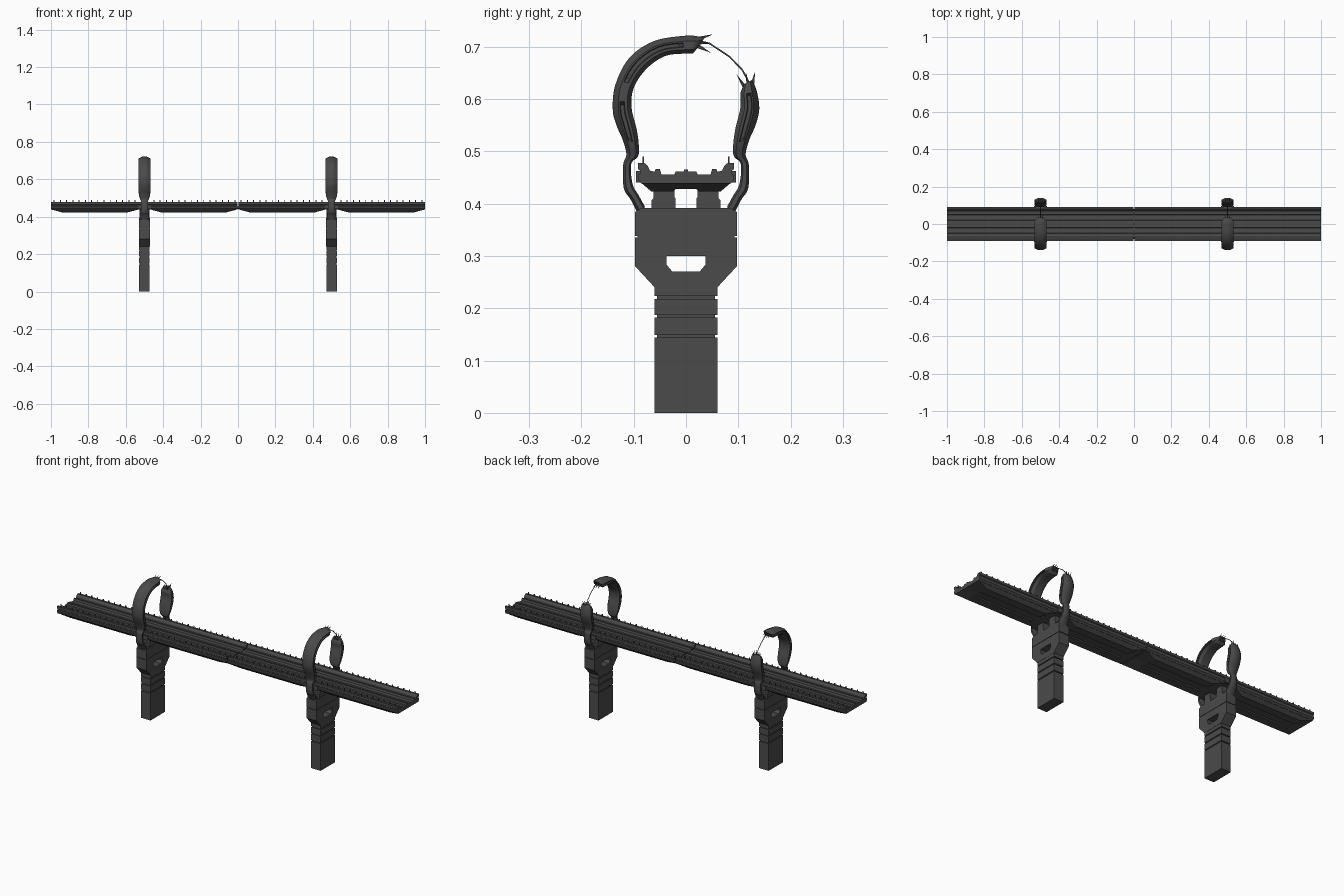
import bpy, bmesh, math, random
from mathutils import Vector

if "Cube" in bpy.data.objects:
    bpy.data.objects.remove(bpy.data.objects["Cube"])

random.seed(4)


def material(name, v):
    m = bpy.data.materials.new(name)
    m.diffuse_color = (v, v, v, 1)
    m.use_nodes = True
    m.node_tree.nodes["Principled BSDF"].inputs["Base Color"].default_value = m.diffuse_color
    return m


GREY = material("dark grey metal", 0.07)


def finish(name, bm, smooth=None):
    bmesh.ops.remove_doubles(bm, verts=bm.verts, dist=1e-5)
    bmesh.ops.recalc_face_normals(bm, faces=bm.faces)
    me = bpy.data.meshes.new(name)
    bm.to_mesh(me)
    bm.free()
    ob = bpy.data.objects.new(name, me)
    bpy.context.collection.objects.link(ob)
    me.materials.append(GREY)
    if smooth:
        bpy.ops.object.select_all(action='DESELECT')
        ob.select_set(True)
        bpy.context.view_layer.objects.active = ob
        bpy.ops.object.shade_smooth_by_angle(angle=math.radians(smooth))
    return ob


def half_prism(bm, pts, x0, x1, mirror=True):
    """Extrude a (y, z) outline along x for y > 0 and mirror it over y = 0."""
    for s in ((1, -1) if mirror else (1,)):
        a = [bm.verts.new((x0, s * y, z)) for y, z in pts]
        b = [bm.verts.new((x1, s * y, z)) for y, z in pts]
        bm.faces.new(a)
        bm.faces.new(b)
        n = len(pts)
        for i in range(n):
            j = (i + 1) % n
            if abs(pts[i][0]) + abs(pts[j][0]) > 1e-6:  # no wall inside the joint
                bm.faces.new((a[i], a[j], b[j], b[i]))


def rect(y0, y1, z0, z1):
    return [(y0, z0), (y1, z0), (y1, z1), (y0, z1)]


def box(name, cx, w, y0, y1, z0, z1):
    bm = bmesh.new()
    half_prism(bm, rect(y0, y1, z0, z1), cx - w, cx + w)
    return finish(name, bm)


def spline(P, t):
    i = min(int(t), len(P) - 2)
    f = t - i
    a, b, c, d = (P[max(0, min(len(P) - 1, k))] for k in (i - 1, i, i + 1, i + 2))
    return [0.5 * (2 * q + (r - p) * f + (2 * p - 5 * q + 4 * r - s) * f * f
                   + (3 * q - p - 3 * r + s) * f ** 3) for p, q, r, s in zip(a, b, c, d)]


def arm(name, cx, side, stations, grooves, step=6):
    """Loft a chamfered section; stations are outer y,z, inner y,z, half width."""
    bm = bmesh.new()
    rings = []
    n = (len(stations) - 1) * step
    for k in range(n + 1):
        t = k / step
        oy, oz, iy, iz, w = spline(stations, t)
        g = w * (0.74 if any(a <= t <= b for a, b in grooves) else 1)
        half = [(0, .38 * w), (.12, .62 * w), (.3, w), (.38, w), (.42, g),
                (.6, g), (.64, w), (.78, w), (1, .6 * w)]
        sec = half + [(u, -x) for u, x in reversed(half)]
        rings.append([bm.verts.new((cx + x, side * (oy + (iy - oy) * u), oz + (iz - oz) * u))
                      for u, x in sec])
    for r, q in zip(rings, rings[1:]):
        for i in range(len(r)):
            j = (i + 1) % len(r)
            bm.faces.new((r[i], r[j], q[j], q[i]))
    bm.faces.new(rings[0])
    bm.faces.new(rings[-1])
    return finish(name, bm, 30)


def shards(name, cx, y, z, direction):
    """Torn spikes at the broken end of an arm."""
    bm = bmesh.new()
    d0 = Vector((0, *direction)).normalized()
    across = Vector((0, -d0.z, d0.y))
    for i in range(9):
        o = (i % 3 - 1) * .009
        x = (i // 3 - 1) * .009
        base = Vector((cx + x, y, z)) + across * o
        d = (d0 + across * o * 45 + Vector((x * 35, 0, 0))).normalized()
        tip = base + d * random.uniform(.014, .026)
        base -= d * .008
        u = d.orthogonal().normalized() * .005
        v = d.cross(u)
        ring = [bm.verts.new(base + u * math.cos(a) + v * math.sin(a))
                for a in (0, 2.09, 4.19)]
        top = bm.verts.new(tip)
        bm.faces.new(ring)
        for k in range(3):
            bm.faces.new((ring[k], ring[(k + 1) % 3], top))
    finish(name, bm)


# arm outlines: a shared lower strut, then a short or a long upper part
LOWER = [(.094, .385, .078, .393, .026), (.106, .408, .090, .415, .024),
         (.119, .430, .102, .437, .020), (.120, .474, .105, .475, .018),
         (.114, .494, .092, .490, .022), (.121, .522, .090, .508, .029),
         (.133, .550, .094, .541, .032), (.140, .580, .104, .583, .032)]
SHORT = LOWER + [(.136, .612, .104, .610, .030), (.127, .637, .111, .628, .022)]
LONG = LOWER + [(.135, .627, .100, .621, .032), (.108, .679, .076, .657, .032),
                (.060, .711, .040, .682, .032), (.000, .721, -.003, .687, .032),
                (-.020, .720, -.014, .688, .030), (-.036, .717, -.026, .704, .020)]

for cx in (-.5, .5):
    # pillar blocks separated by grooves
    box("pillar_core", cx, .024, 0, .055, .1, .235)
    for z0, z1 in ((0, .144), (.149, .182), (.187, .218), (.223, .24)):
        box("pillar_block", cx, .028, 0, .06, z0, z1)
    # flared head with a chamfered window
    bm = bmesh.new()
    half_prism(bm, [(0, .24), (.06, .24), (.097, .28), (.097, .335), (0, .335), (0, .30),
                    (.037, .30), (.037, .283), (.026, .27), (0, .27)], cx - .029, cx + .029)
    finish("pillar_head", bm)
    box("head_groove", cx, .027, 0, .093, .334, .339)
    bm = bmesh.new()
    half_prism(bm, [(0, .338), (.097, .338), (.097, .384), (.085, .392), (0, .392)],
               cx - .029, cx + .029)
    finish("pillar_cap", bm)
    # deck supports
    bm = bmesh.new()
    half_prism(bm, [(.02, .39), (.066, .39), (.066, .406), (.062, .41), (.062, .438),
                    (.022, .438), (.022, .412), (.02, .41)], cx - .026, cx + .026)
    finish("deck_support", bm)
    box("deck_clamp", cx, .035, .078, .096, .44, .462)
    # broken ring
    arm("long_arm", cx, -1, LONG, ((5.2, 7.2), (8.2, 10.7)))
    arm("short_arm", cx, 1, SHORT, ((5.2, 7.9),))
    shards("long_arm_shards", cx, .028, .708, (1, -.1))
    shards("short_arm_shards", cx, .119, .628, (-.2, 1))
    # cable bridging the break
    cu = bpy.data.curves.new("cable", 'CURVE')
    cu.dimensions = '3D'
    cu.bevel_depth = .0018
    cu.bevel_resolution = 1
    sp = cu.splines.new('POLY')
    path = [(.02, .712), (.045, .706), (.083, .681), (.108, .655), (.121, .63)]
    sp.points.add(len(path) - 1)
    for p, (y, z) in zip(sp.points, path):
        p.co = (cx, y, z, 1)
    cu.materials.append(GREY)
    bpy.context.collection.objects.link(bpy.data.objects.new("cable", cu))

# deck: two trough sections with a narrow joint
DECK = [(0, .465), (.004, .465), (.004, .461), (.020, .461), (.022, .456), (.047, .456),
        (.050, .466), (.058, .466), (.060, .461), (.069, .463), (.073, .472), (.080, .478),
        (.092, .478), (.092, .466), (.088, .463), (.088, .457), (.092, .454), (.092, .446),
        (.085, .438), (0, .438)]
for x0, x1 in ((-1, -.003), (.003, 1)):
    bm = bmesh.new()
    half_prism(bm, DECK, x0, x1)
    finish("deck", bm)
box("deck_joint", 0, .01, 0, .08, .442, .455)

# tapered keels under each span
for x0, x1 in ((-1, -.53), (-.47, -.003), (.003, .47), (.53, 1)):
    bm = bmesh.new()
    half_prism(bm, [(0, .439), (.085, .439), (.066, .423), (.024, .423), (.020, .428), (0, .428)],
               x0, x1)
    for v in bm.verts:
        if v.co.z < .43:
            v.co.x += .06 if v.co.x < (x0 + x1) / 2 else -.06
    finish("deck_keel", bm)

# railing teeth along both edges
bm = bmesh.new()
for i in range(60):
    x = -.983 + i * 1.966 / 59
    half_prism(bm, rect(.0805, .0835, .474, .490), x - .0025, x + .0025)
finish("railing_teeth", bm)
